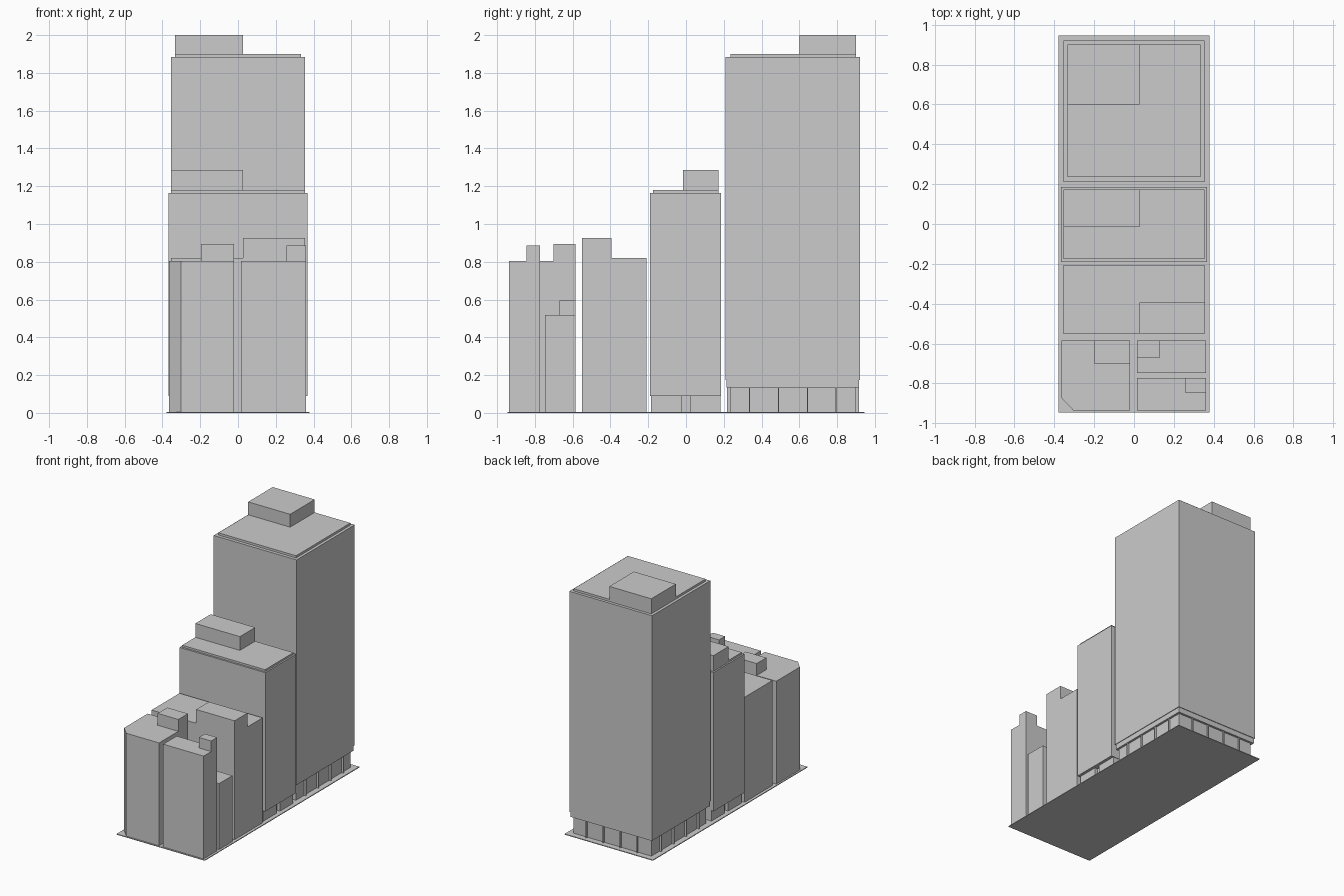
import bpy, bmesh

G = 0.006  # top of the ground slab


def prism(name, pts, z0, z1):
    """Extrude a counter-clockwise footprint from z0 to z1."""
    bm = bmesh.new()
    face = bm.faces.new([bm.verts.new((x, y, z0)) for x, y in pts])
    top = bmesh.ops.extrude_face_region(bm, geom=[face])
    verts = [v for v in top["geom"] if isinstance(v, bmesh.types.BMVert)]
    bmesh.ops.translate(bm, verts=verts, vec=(0, 0, z1 - z0))
    bmesh.ops.recalc_face_normals(bm, faces=bm.faces)
    mesh = bpy.data.meshes.new(name)
    bm.to_mesh(mesh)
    bm.free()
    ob = bpy.data.objects.new(name, mesh)
    bpy.context.collection.objects.link(ob)
    return ob


def box(name, x0, x1, y0, y1, z0, z1):
    return prism(name, [(x0, y0), (x1, y0), (x1, y1), (x0, y1)], z0, z1)


# Ground slab
box("ground_slab", -0.378, 0.378, -0.946, 0.946, 0, G)

# Tall tower: recessed lobby, soffit band, shaft, roof and plant room
box("tower_lobby", -0.333, 0.333, 0.232, 0.9, G, 0.135)
box("tower_soffit_band", -0.35, 0.35, 0.215, 0.917, 0.135, 0.175)
box("tower_shaft", -0.355, 0.355, 0.21, 0.922, 0.175, 1.883)
box("tower_roof", -0.333, 0.333, 0.235, 0.9, 1.883, 1.9)
box("tower_plant_room", -0.333, 0.027, 0.6, 0.9, 1.9, 2.0)

# Lobby fins on all four sides
t, cy = 0.003, 0.566
for k in (-1.5, -0.5, 0.5, 1.5):
    x, y = k * 0.145, cy + k * 0.153
    box("lobby_fin_lengthwise", x - t, x + t, 0.217, 0.915, G, 0.135)
    box("lobby_fin_crosswise", -0.348, 0.348, y - t, y + t, G, 0.135)

# Middle block on two podium halves with a passage between
box("middle_podium_front", -0.345, 0.345, -0.185, -0.023, G, 0.09)
box("middle_podium_back", -0.345, 0.345, 0.02, 0.182, G, 0.09)
box("middle_podium_core", -0.32, 0.32, -0.023, 0.02, G, 0.09)
box("middle_block", -0.367, 0.367, -0.19, 0.186, 0.09, 1.165)
box("middle_roof", -0.355, 0.355, -0.176, 0.172, 1.165, 1.18)
box("middle_plant_room", -0.355, 0.027, -0.015, 0.172, 1.18, 1.287)

# Low wide block
box("low_block", -0.356, 0.356, -0.55, -0.208, G, 0.82)
box("low_block_upper_storey", 0.027, 0.356, -0.55, -0.394, 0.82, 0.927)

# Front left block with a cut corner
prism("corner_block", [(-0.303, -0.937), (-0.02, -0.937), (-0.02, -0.584),
                       (-0.365, -0.584), (-0.365, -0.872)], G, 0.803)
box("corner_block_roof_room", -0.197, -0.02, -0.702, -0.584, 0.803, 0.895)

# Front right pair
box("front_block", 0.015, 0.361, -0.937, -0.772, G, 0.803)
box("front_block_roof_room", 0.257, 0.361, -0.845, -0.772, 0.803, 0.885)
box("small_block", 0.015, 0.361, -0.747, -0.584, G, 0.517)
box("small_block_roof_room", 0.015, 0.13, -0.67, -0.584, 0.517, 0.594)
